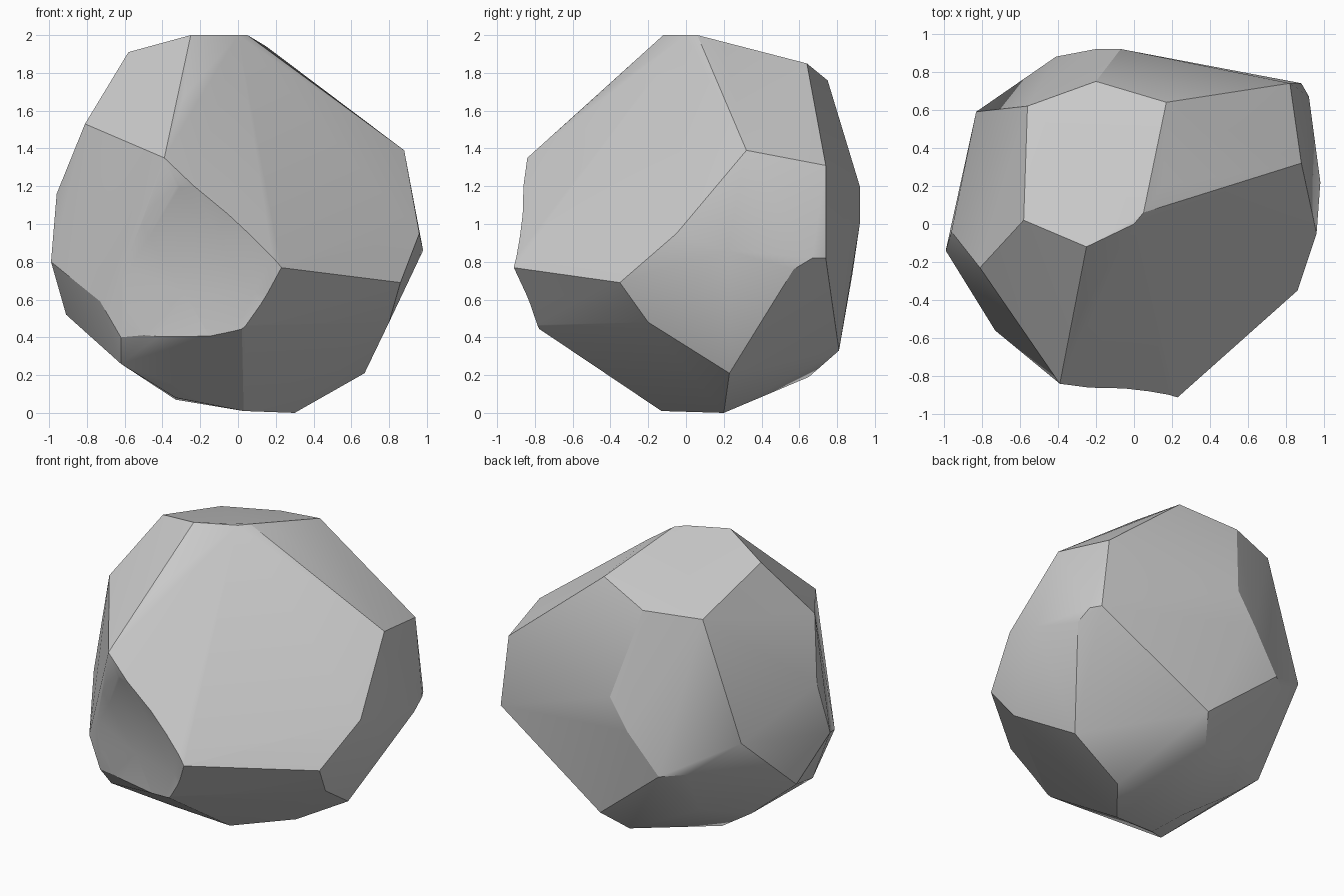
import bpy, bmesh, math
from mathutils import Vector

if "Cube" in bpy.data.objects:
    bpy.data.objects.remove(bpy.data.objects["Cube"])

# Corner points of the boulder, grouped by region
crown = [(-.56, .62, 1.745), (-.2, .75, 1.76), (.17, .64, 1.85), (.05, .06, 2.0),
         (0, 0, 2.0), (-.25, -.12, 2.0), (-.58, .02, 1.91), (.15, .2, 1.94)]
front = [(-.29, -.48, 1.67), (-.39, -.84, 1.35), (.22, -.92, .77), (.02, -.8, .46),
         (-.62, -.6, .4), (-.73, -.56, .59), (-.62, -.64, .72), (-.81, -.23, 1.53)]
right = [(.88, .32, 1.39), (.96, -.05, .95), (.98, .22, .86), (.86, -.35, .69),
         (.80, -.2, .48), (.92, .67, .82), (.82, .74, 1.31), (.88, .74, .82), (.93, .57, .76)]
left = [(-.96, -.04, 1.16), (-.99, -.14, .8), (-.91, .11, .52), (-.83, .59, .96)]
back = [(-.07, .92, 1.2), (-.2, .92, 1.0), (-.41, .88, .73), (-.55, .77, .74), (.08, .81, .33)]
base = [(.3, .2, 0), (.03, -.13, .01), (.05, .2, .01), (.67, .23, .21), (-.33, .08, .07),
        (-.62, .18, .27), (-.62, -.48, .26), (-.33, -.22, .08), (-.03, .65, .19), (-.45, .5, .37)]

# Faceted boulder body
bm = bmesh.new()
for p in crown + front + right + left + back + base:
    bm.verts.new(p)
res = bmesh.ops.convex_hull(bm, input=bm.verts)
bmesh.ops.delete(bm, geom=[v for v in bm.verts if not v.link_faces], context='VERTS')
bmesh.ops.recalc_face_normals(bm, faces=bm.faces)
mesh = bpy.data.meshes.new("boulder")
bm.to_mesh(mesh)
bm.free()
boulder = bpy.data.objects.new("boulder", mesh)
bpy.context.collection.objects.link(boulder)


def hollow(center, normal, radius, depth):
    """Scoop a shallow dent with a large sphere."""
    n = Vector(normal).normalized()
    bpy.ops.mesh.primitive_ico_sphere_add(subdivisions=4, radius=radius,
                                          location=Vector(center) + n * (radius - depth))
    cutter = bpy.context.object
    cutter.name = "hollow_cutter"
    cutter.hide_render = True
    mod = boulder.modifiers.new("hollow", 'BOOLEAN')
    mod.operation, mod.solver, mod.object = 'DIFFERENCE', 'EXACT', cutter
    bpy.context.view_layer.objects.active = boulder
    bpy.ops.object.modifier_apply(modifier=mod.name)
    bpy.data.objects.remove(cutter)


# Shallow hollow worn into the front face
hollow((-.2, -.8, .84), (-.27, -.94, -.22), 2.5, .045)

# Smooth within facets, crisp along the main ridges
bpy.ops.object.select_all(action='DESELECT')
boulder.select_set(True)
bpy.context.view_layer.objects.active = boulder
bpy.ops.object.shade_smooth_by_angle(angle=math.radians(25))
